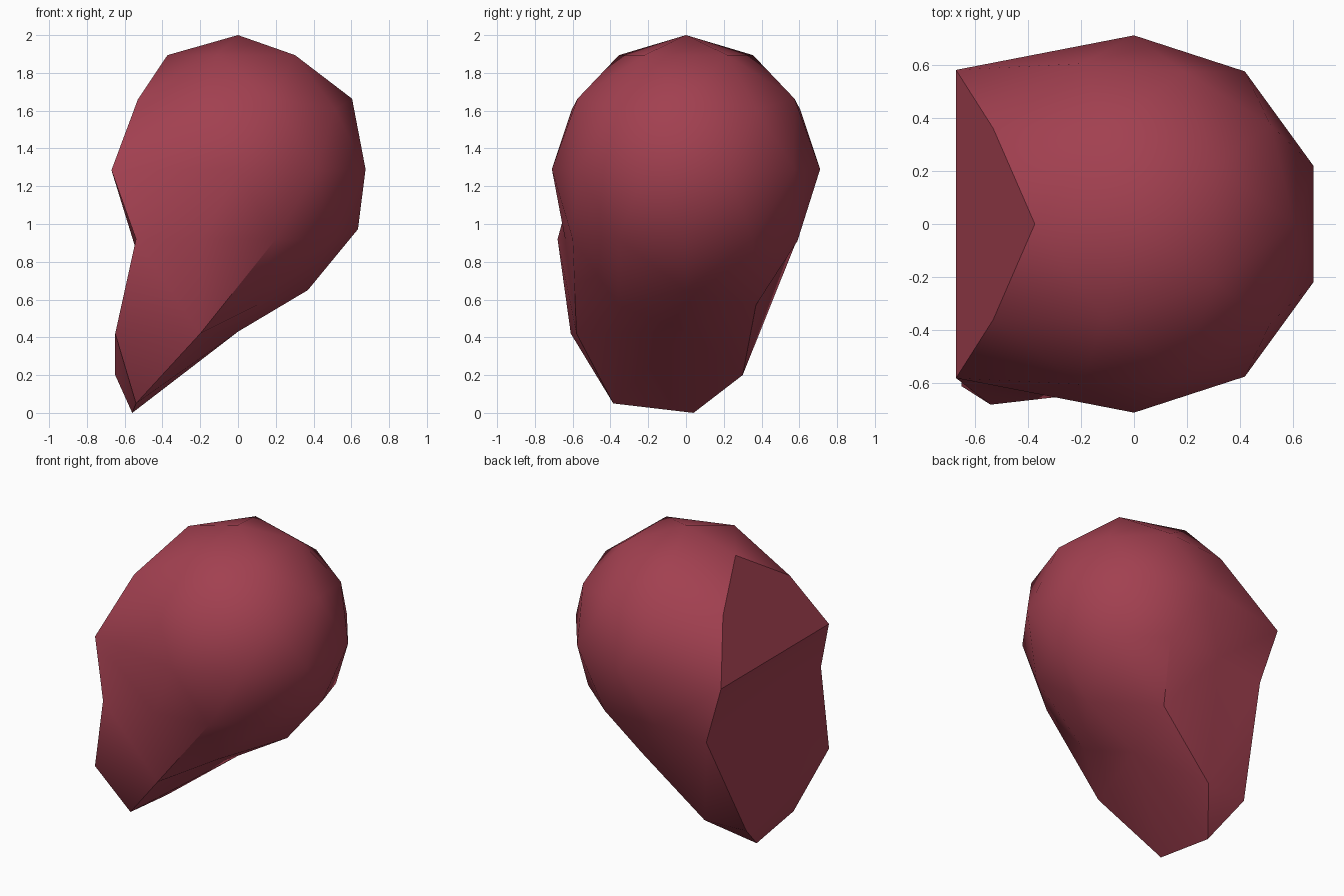
import bpy, bmesh, math
from mathutils import Matrix, Vector

cube = bpy.data.objects.get("Cube")
if cube:
    bpy.data.objects.remove(cube, do_unlink=True)

R, MID = 0.71, 1.29

# Rounded body: a coarse icosphere
bm = bmesh.new()
bmesh.ops.create_icosphere(bm, subdivisions=2, radius=R,
                           matrix=Matrix.Translation((0, 0, MID)) @ Matrix.Rotation(math.pi, 4, 'Z'))
original = [(v, v.co.copy()) for v in bm.verts]


def ring(degrees, z):
    """Sphere vertex closest to an angle and height."""
    r = math.sqrt(max(R * R - (z - MID) ** 2, 0))
    a = math.radians(degrees)
    p = Vector((r * math.cos(a), r * math.sin(a), z))
    return min(original, key=lambda item: (item[1] - p).length)[0]


# Named control vertices; f = front (-y), b = back (+y)
top = ring(180, 1.894)
brow_f, brow_b = ring(-144, 1.663), ring(144, 1.663)
rim_f, rim_b = ring(-126, 1.29), ring(126, 1.29)
neck_f, neck_b = ring(-144, 0.97), ring(144, 0.97)
side_f, side_b = ring(-108, 0.917), ring(108, 0.917)
cheek_f, cheek_b = ring(-72, 0.97), ring(72, 0.97)
under_f, under_b = ring(-72, 0.686), ring(72, 0.686)
jaw_f, jaw_b = ring(-144, 0.686), ring(144, 0.686)
chin, pole = ring(0, 0.686), ring(0, 0.58)
removed = [ring(180, 1.607), ring(162, 1.29), ring(-162, 1.29), ring(180, 0.917)]

# Pull the lower part down and towards -x
for vert, co in [
    (brow_f, (-0.53, -0.36, 1.66)), (brow_b, (-0.53, 0.36, 1.66)),
    (rim_f, (-0.67, -0.58, 1.285)), (rim_b, (-0.67, 0.58, 1.285)),
    (neck_f, (-0.54, -0.68, 0.92)), (neck_b, (-0.545, 0.56, 0.88)),
    (side_f, (-0.19, -0.64, 0.92)), (side_b, (-0.19, 0.585, 0.91)),
    (cheek_f, (0.20, -0.60, 0.92)), (cheek_b, (0.20, 0.59, 0.91)),
    (under_f, (0.10, -0.36, 0.57)), (under_b, (0.07, 0.37, 0.57)),
    (jaw_f, (-0.20, -0.58, 0.42)), (jaw_b, (-0.35, 0.30, 0.20)),
    (chin, (0.37, 0.0, 0.65)), (pole, (0.0, 0.0, 0.43)),
]:
    vert.co = co

# Open the -x side and the underside where the tail begins
bmesh.ops.delete(bm, geom=removed, context='VERTS')
old = [bm.faces.get(f) for f in ((pole, jaw_f, jaw_b),
                                 (side_f, under_f, cheek_f),
                                 (side_f, under_f, jaw_f))]
bmesh.ops.delete(bm, geom=[f for f in old if f], context='FACES')

# Tail tip
tip_f = bm.verts.new((-0.65, -0.61, 0.42))
toe_f = bm.verts.new((-0.54, -0.385, 0.05))
toe_b = bm.verts.new((-0.56, 0.04, 0.0))
tip_b = bm.verts.new((-0.65, 0.28, 0.20))

for face in [
    # front side of the tail
    (cheek_f, side_f, jaw_f), (cheek_f, jaw_f, under_f),
    (neck_f, tip_f, jaw_f), (jaw_f, tip_f, toe_f),
    # underside
    (pole, jaw_f, toe_f), (pole, toe_f, toe_b), (pole, toe_b, jaw_b),
    # back side
    (jaw_b, toe_b, tip_b), (jaw_b, tip_b, neck_b),
    # cut planes on the -x side
    (top, brow_b, rim_b, rim_f, brow_f),
    (rim_b, neck_b, neck_f, rim_f),
    (neck_b, tip_b, tip_f, neck_f),
    (tip_b, toe_b, toe_f, tip_f),
]:
    bm.faces.new(face)

bmesh.ops.recalc_face_normals(bm, faces=bm.faces[:])
mesh = bpy.data.meshes.new("tapered_body")
bm.to_mesh(mesh)
bm.free()
body = bpy.data.objects.new("tapered_body", mesh)
bpy.context.collection.objects.link(body)

# Dark red colour
colour = (0.36, 0.051, 0.08, 1.0)
mat = bpy.data.materials.new("dark_red")
mat.use_nodes = True
mat.diffuse_color = colour
bsdf = next(n for n in mat.node_tree.nodes if n.type == 'BSDF_PRINCIPLED')
bsdf.inputs["Base Color"].default_value = colour
mesh.materials.append(mat)

# Smooth body with crisp cut edges
bpy.ops.object.select_all(action='DESELECT')
body.select_set(True)
bpy.context.view_layer.objects.active = body
bpy.ops.object.shade_smooth_by_angle(angle=math.radians(30))
